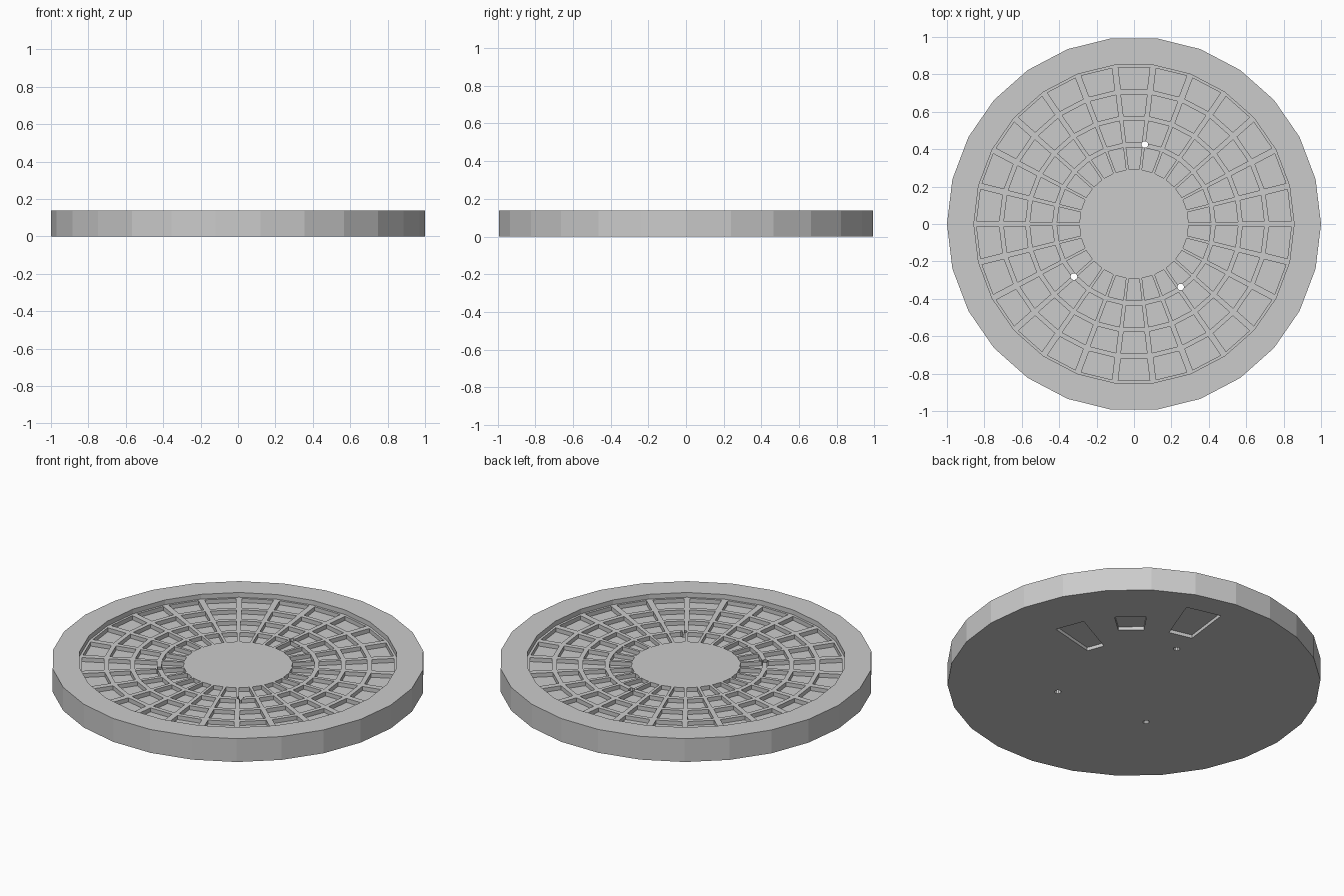
import bpy, bmesh
from math import cos, sin, tau, radians
from mathutils import Vector

if "Cube" in bpy.data.objects:
    bpy.data.objects.remove(bpy.data.objects["Cube"])

N = 26                                   # sides of the disc
TOP, FLOOR, POCKET = 0.138, 0.11, 0.086  # rim, grid and pocket-floor heights
RINGS = [0.856, 0.71, 0.57, 0.425, 0.28] # grid ring boundaries
CELL = 0.82                              # pocket size relative to its cell


def pt(r, i, z):
    a = tau * i / N
    return Vector((r * cos(a), r * sin(a), z))


def to_object(name, bm):
    bmesh.ops.remove_doubles(bm, verts=bm.verts, dist=1e-5)
    bmesh.ops.recalc_face_normals(bm, faces=bm.faces)
    mesh = bpy.data.meshes.new(name)
    bm.to_mesh(mesh)
    bm.free()
    ob = bpy.data.objects.new(name, mesh)
    bpy.context.collection.objects.link(ob)
    return ob


def face(bm, pts):
    bm.faces.new([bm.verts.new(p) for p in pts])


def cell(bm, quad):
    """Grid cell: flat frame around a sunken pocket."""
    mid = sum(quad, Vector()) / 4
    edge = [mid + (p - mid) * CELL for p in quad]
    low = [Vector((p.x, p.y, POCKET)) for p in edge]
    for k in range(4):
        j = (k + 1) % 4
        face(bm, [quad[k], quad[j], edge[j], edge[k]])
        face(bm, [edge[k], edge[j], low[j], low[k]])
    face(bm, low)


# Disc: underside, outer wall, rim, recess wall, pocket grid and hub
bm = bmesh.new()
profile = [(1, 0), (1, TOP), (RINGS[0], TOP), (RINGS[0], FLOOR)]
for i in range(N):
    for (r0, z0), (r1, z1) in zip(profile, profile[1:]):
        face(bm, [pt(r0, i, z0), pt(r0, i + 1, z0), pt(r1, i + 1, z1), pt(r1, i, z1)])
    for r0, r1 in zip(RINGS, RINGS[1:]):
        cell(bm, [pt(r0, i, FLOOR), pt(r0, i + 1, FLOOR), pt(r1, i + 1, FLOOR), pt(r1, i, FLOOR)])
face(bm, [pt(1, i, 0) for i in range(N)])
face(bm, [pt(RINGS[-1], i, FLOOR) for i in range(N)])
disc = to_object("grid_disc", bm)


def prism(bm, outline, z0, z1):
    n = len(outline)
    lo = [Vector((p.x, p.y, z0)) for p in outline]
    hi = [Vector((p.x, p.y, z1)) for p in outline]
    face(bm, lo)
    face(bm, hi)
    for k in range(n):
        j = (k + 1) % n
        face(bm, [lo[k], lo[j], hi[j], hi[k]])


# Cutters: three shallow underside recesses and three through holes
bm = bmesh.new()
for s, r0, r1 in [(1, 0.425, 0.71), (3, 0.57, 0.71), (5, 0.57, 0.856)]:
    prism(bm, [pt(r0, s, 0), pt(r1, s, 0), pt(r1, s + 1, 0), pt(r0, s + 1, 0)], -0.05, 0.02)
for x, y in [(0.058, 0.425), (0.25, -0.337), (-0.321, -0.281)]:
    prism(bm, [Vector((x + 0.018 * cos(tau * k / 10), y + 0.018 * sin(tau * k / 10), 0))
               for k in range(10)], -0.05, 0.2)
cutter = to_object("hole_cutter", bm)
cutter.hide_render = True

mod = disc.modifiers.new("holes", 'BOOLEAN')
mod.operation = 'DIFFERENCE'
mod.solver = 'EXACT'
mod.object = cutter
bpy.context.view_layer.objects.active = disc
bpy.ops.object.modifier_apply(modifier=mod.name)
bpy.data.objects.remove(cutter)
